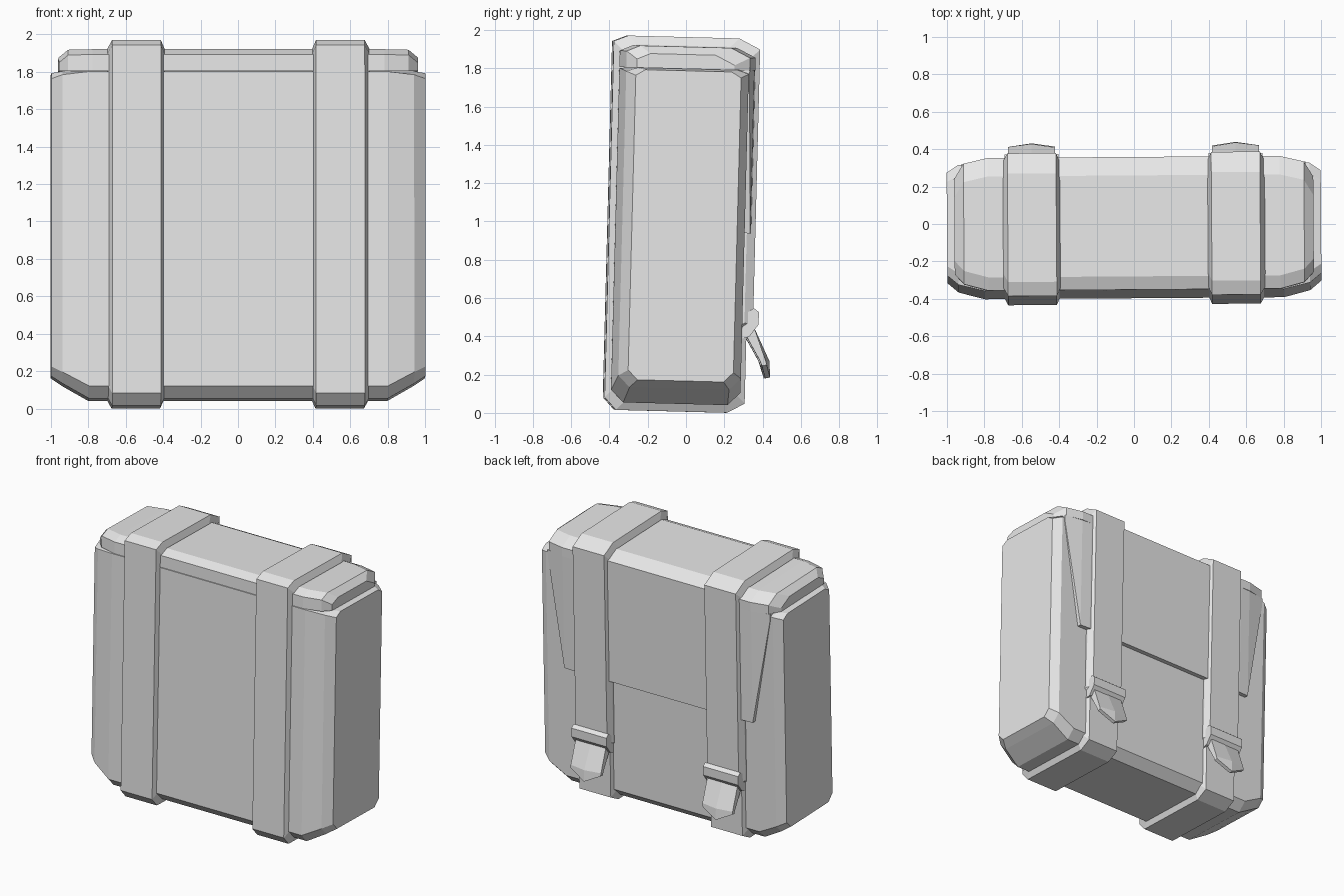
import bpy, bmesh
from mathutils import Matrix

if "Cube" in bpy.data.objects:
    bpy.data.objects.remove(bpy.data.objects["Cube"])

# One flat grey for the whole bag
grey = bpy.data.materials.new("grey_fabric")
grey.diffuse_color = (0.8, 0.8, 0.8, 1)
grey.use_nodes = True
grey.node_tree.nodes["Principled BSDF"].inputs["Base Color"].default_value = grey.diffuse_color

# The bag leans back and is turned very slightly
LEAN = (Matrix.Translation((0, 0, -0.004)) @ Matrix.Rotation(0.007, 4, 'Z')
        @ Matrix.Rotation(-0.026, 4, 'X'))


def loft(name, sections):
    """Skin (x, [(y, z), ...]) cross-sections along x and cap both ends."""
    bm = bmesh.new()
    rings = [[bm.verts.new((x, y, z)) for y, z in pts] for x, pts in sections]
    n = len(rings[0])
    for a, b in zip(rings, rings[1:]):
        for i in range(n):
            j = (i + 1) % n
            bm.faces.new((a[i], a[j], b[j], b[i]))
    bm.faces.new(rings[0])
    bm.faces.new(rings[-1])
    bmesh.ops.recalc_face_normals(bm, faces=bm.faces)
    bm.transform(LEAN)
    mesh = bpy.data.meshes.new(name)
    bm.to_mesh(mesh)
    bm.free()
    mesh.materials.append(grey)
    obj = bpy.data.objects.new(name, mesh)
    bpy.context.collection.objects.link(obj)
    return obj


def mirrored(half):
    """Sections for x > 0, repeated on the left."""
    return [(-x, p) for x, p in reversed(half)] + half


# Main body: chamfered box that narrows towards its two ends
def body_section(f, b, lo, hi, c, top_c):
    return [(f, lo + c), (f + c, lo), (b - c, lo), (b, lo + c),
            (b, hi - top_c), (b - c, hi), (f + c, hi), (f, hi - top_c)]


loft("bag_body", mirrored([
    (0.80, body_section(-0.40, 0.275, 0.05, 1.80, 0.065, 0.004)),
    (0.94, body_section(-0.365, 0.275, 0.13, 1.80, 0.06, 0.02)),
    (1.00, body_section(-0.315, 0.235, 0.17, 1.79, 0.05, 0.03)),
]))


# Lid: caps the top, slightly shorter than the body
def lid_section(f, b, top, lo=1.80):
    return [(f, lo), (f, top - 0.03), (f + 0.07, top),
            (b - 0.10, top), (b, top - 0.05), (b, lo)]


loft("lid", mirrored([
    (0.78, lid_section(-0.40, 0.31, 1.917)),
    (0.91, lid_section(-0.365, 0.28, 1.915)),
    (0.96, lid_section(-0.31, 0.20, 1.875)),
]))


# Flap: hangs from the lid down the back, tapering at the sides
def flap_section(y, lo):
    return [(y - 0.08, lo), (y, lo), (y, 1.80), (y - 0.08, 1.80)]


loft("back_flap", mirrored([(0.70, flap_section(0.31, 0.95)),
                            (0.78, flap_section(0.305, 0.95)),
                            (0.92, flap_section(0.28, 1.75))]))


# Straps: bands around the bag with bevelled edges
def strap_section(d):
    f, b, lo, hi = -0.432 + d, 0.333 - d, 0.01 + d, 1.966 - d
    return [(f, lo + 0.065), (f + 0.06, lo), (0.21, lo), (0.30 - d, lo + 0.05),
            (0.30 - d, 0.46), (b, 0.48), (b, hi - 0.055), (b - 0.11, hi),
            (f + 0.075, hi), (f, hi - 0.03)]


for side, s in (("left", -1), ("right", 1)):
    loft(side + "_strap", [(s * x, strap_section(d)) for x, d in
                           ((0.395, 0.045), (0.415, 0), (0.675, 0), (0.70, 0.045))])

    # Buckle bar across the strap
    bar = [(0.28, 0.40), (0.315, 0.41), (0.362, 0.475), (0.362, 0.54),
           (0.335, 0.56), (0.28, 0.52)]
    loft(side + "_buckle_bar", [(s * 0.40, bar), (s * 0.69, bar)])

    # Strap end: pointed tongue with a raised middle, kicking outwards
    def tongue(tip, out):
        return [(0.29, 0.43), (0.335, 0.47), (0.405 + out, 0.285),
                (0.41 + out, tip), (0.385 + out, tip - 0.005), (0.375, 0.285)]

    loft(side + "_strap_end", [(s * 0.42, tongue(0.265, 0)),
                               (s * 0.545, tongue(0.20, 0.02)),
                               (s * 0.67, tongue(0.265, 0))])
